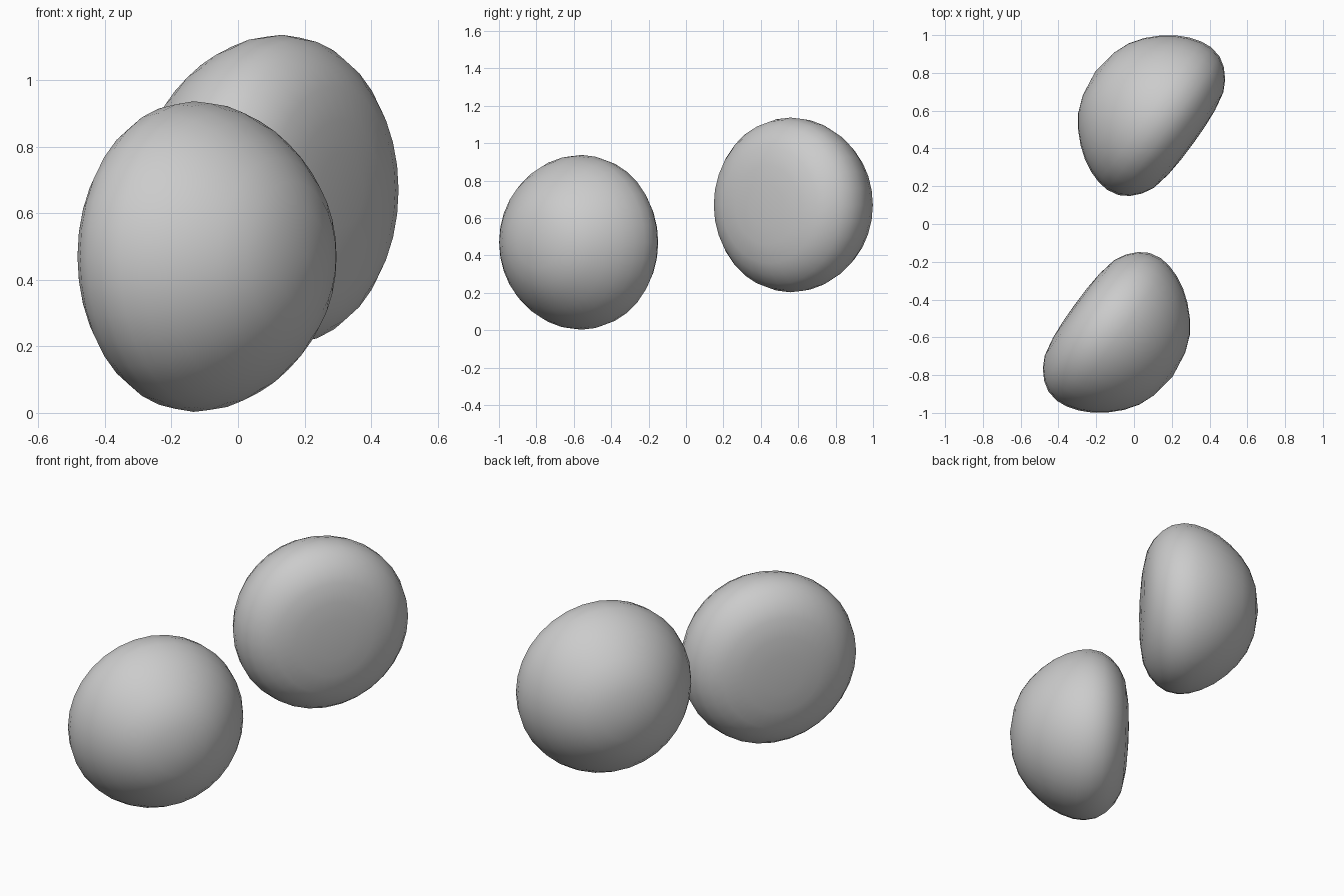
import bpy, bmesh, math
from mathutils import Matrix

if "Cube" in bpy.data.objects:
    bpy.data.objects.remove(bpy.data.objects["Cube"])

# Half profile of a rounded dome: (distance along axis, radius), flat face first
PROFILE = [(0.003, 0), (0.001, 0.11), (-0.007, 0.21), (-0.027, 0.312), (-0.06, 0.374),
           (-0.104, 0.422), (-0.155, 0.454), (-0.22, 0.467), (-0.28, 0.461),
           (-0.345, 0.440), (-0.41, 0.407), (-0.475, 0.358), (-0.535, 0.298),
           (-0.585, 0.227), (-0.62, 0.138), (-0.64, 0)]
SEGMENTS = 32


def dome(name, matrix):
    """Revolve the profile around local z and place it."""
    bm = bmesh.new()
    rings = []
    for h, r in PROFILE:
        if r == 0:
            rings.append([bm.verts.new((0, 0, h))] * SEGMENTS)
        else:
            rings.append([bm.verts.new((r * math.cos(math.tau * i / SEGMENTS),
                                        r * math.sin(math.tau * i / SEGMENTS), h))
                          for i in range(SEGMENTS)])
    for a, b in zip(rings, rings[1:]):
        for i in range(SEGMENTS):
            j = (i + 1) % SEGMENTS
            bm.faces.new(dict.fromkeys((a[i], b[i], b[j], a[j])))
    bm.transform(matrix)
    bmesh.ops.recalc_face_normals(bm, faces=bm.faces)
    for f in bm.faces:
        f.smooth = True
    mesh = bpy.data.meshes.new(name)
    bm.to_mesh(mesh)
    bm.free()
    ob = bpy.data.objects.new(name, mesh)
    bpy.context.collection.objects.link(ob)


# Flat face looks along +x and -y; the second dome is the first turned half way round
place = (Matrix.Rotation(math.radians(-36), 4, 'Z')
         @ Matrix.Translation((0, 0.53, 0))
         @ Matrix.Rotation(math.radians(90), 4, 'Y'))
dome("back_dome", Matrix.Translation((0, 0, 0.67)) @ place)
dome("front_dome", Matrix.Translation((0, 0, 0.47)) @ Matrix.Rotation(math.pi, 4, 'Z') @ place)
